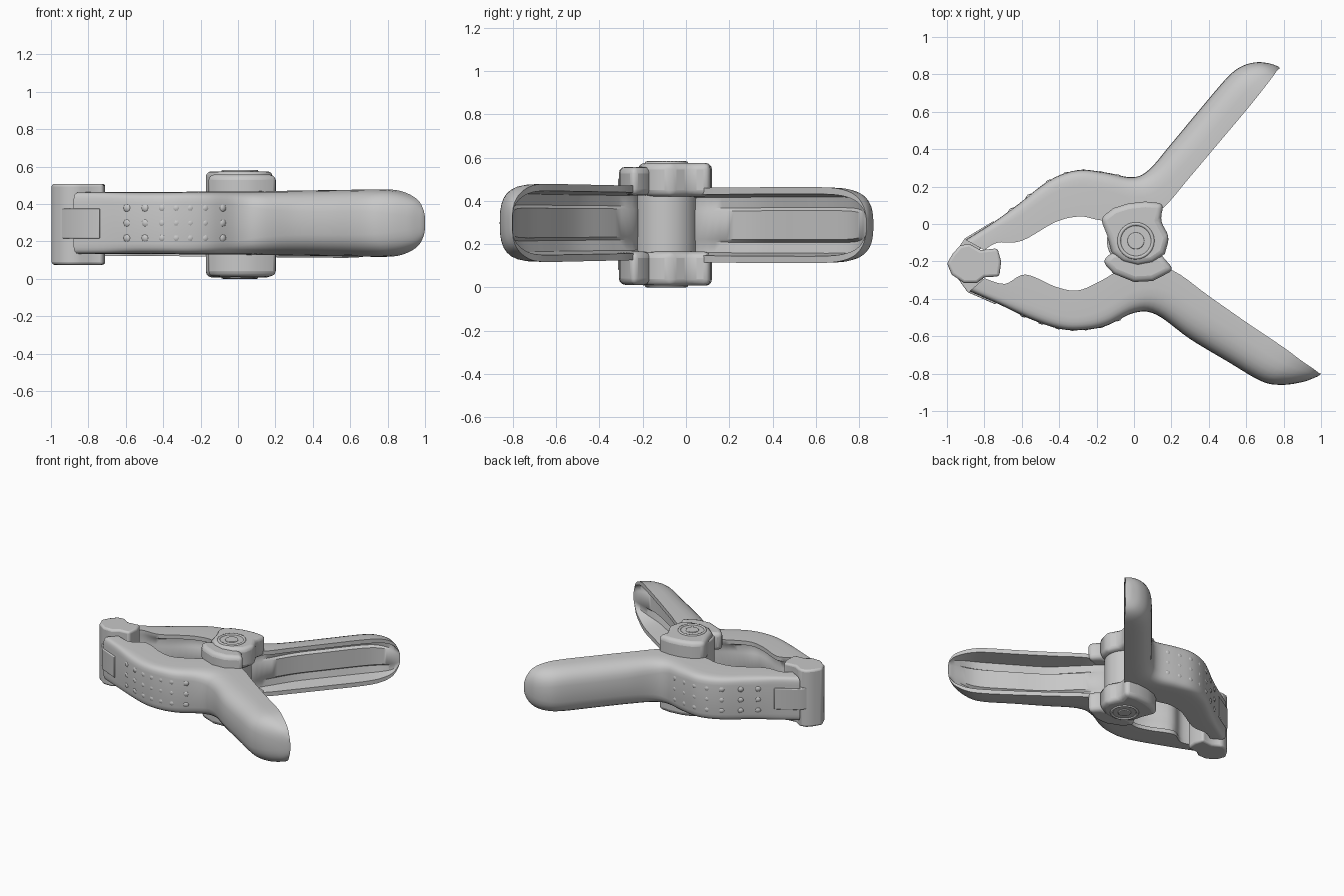
import bpy, bmesh, math
from mathutils import Vector

if "Cube" in bpy.data.objects:
    bpy.data.objects.remove(bpy.data.objects["Cube"])

GREY = (0.58, 0.58, 0.58, 1)
mat = bpy.data.materials.new("light grey plastic")
mat.use_nodes = True
mat.diffuse_color = GREY
mat.node_tree.nodes["Principled BSDF"].inputs["Base Color"].default_value = GREY
mat.node_tree.nodes["Principled BSDF"].inputs["Roughness"].default_value = 0.6


def finish(name, bm, bevel=0.0, angle=40):
    bmesh.ops.recalc_face_normals(bm, faces=bm.faces)
    me = bpy.data.meshes.new(name)
    bm.to_mesh(me)
    bm.free()
    ob = bpy.data.objects.new(name, me)
    bpy.context.collection.objects.link(ob)
    me.materials.append(mat)
    if bevel:
        mod = ob.modifiers.new("Soft edges", 'BEVEL')
        mod.width = bevel
        mod.segments = 3
        mod.limit_method = 'ANGLE'
        mod.angle_limit = math.radians(40)
    bpy.ops.object.select_all(action='DESELECT')
    bpy.context.view_layer.objects.active = ob
    ob.select_set(True)
    bpy.ops.object.shade_smooth_by_angle(angle=math.radians(angle))
    return ob


def prism(name, outline, z0, z1, bevel=0.0):
    """Extrude a flat outline from z0 to z1."""
    bm = bmesh.new()
    face = bm.faces.new([bm.verts.new((x, y, z0)) for x, y in outline])
    ext = bmesh.ops.extrude_face_region(bm, geom=[face])
    top = [v for v in ext["geom"] if isinstance(v, bmesh.types.BMVert)]
    bmesh.ops.translate(bm, verts=top, vec=(0, 0, z1 - z0))
    return finish(name, bm, bevel)


def cylinder(name, x, y, z, radius, depth, bevel):
    bm = bmesh.new()
    bmesh.ops.create_cone(bm, cap_ends=True, segments=32, radius1=radius, radius2=radius, depth=depth)
    bmesh.ops.translate(bm, verts=bm.verts, vec=(x, y, z))
    return finish(name, bm, bevel)


def smooth_path(stations, steps=5):
    """Catmull-Rom interpolation of station tuples."""
    out = []
    n = len(stations)
    for i in range(n - 1):
        a, b, c, d = (stations[max(0, min(n - 1, i + k))] for k in (-1, 0, 1, 2))
        for s in range(steps):
            t = s / steps
            out.append([0.5 * (2 * q + (r - p) * t + (2 * p - 5 * q + 4 * r - w) * t * t
                               + (3 * q - p - 3 * r + w) * t ** 3)
                        for p, q, r, w in zip(a, b, c, d)])
    out.append(list(stations[-1]))
    return out


def section(power, depth):
    """Channel section as (across, height): 0 = open side, 1 = outer back."""
    back = []
    for i in range(17):
        th = math.pi * i / 16
        c, s = math.cos(th), max(0.0, math.sin(th))
        back.append((s ** power, math.copysign(abs(c) ** power, c)))
    half = [(0, 0.82), (depth * 0.9, 0.74), (depth, 0.46), (depth * 0.82, 0.38)]
    # the floor carries a slightly raised central rail
    return back + [(w, -z) for w, z in half] + half[::-1]


def arm(name, rows, zc):
    """Loft one clamp arm; row = outer x, y, inner x, y, half height, power, depth."""
    path = smooth_path(rows)
    bm = bmesh.new()
    rings = []
    for ox, oy, ix, iy, h, p, d in path:
        inner, outer = Vector((ix, iy, zc)), Vector((ox, oy, zc))
        rings.append([bm.verts.new(inner.lerp(outer, w) + Vector((0, 0, z * h)))
                      for w, z in section(max(p, 0.2), max(d, 0.01))])
    for r0, r1 in zip(rings, rings[1:]):
        for i in range(len(r0)):
            j = (i + 1) % len(r0)
            bm.faces.new((r0[i], r0[j], r1[j], r1[i]))
    bm.faces.new(rings[0])
    bm.faces.new(rings[-1])
    finish(name, bm, 0, 45)
    return path


# Two crossing arms: boxy jaw, then rounded hollow handle
upper = arm("upper_arm", [
    (-0.90, -0.085, -0.80, -0.14, .165, .25, .01),
    (-0.75, 0.01, -0.73, -0.10, .165, .25, .03),
    (-0.62, 0.105, -0.60, -0.09, .165, .25, .10),
    (-0.45, 0.235, -0.42, 0.01, .165, .25, .20),
    (-0.30, 0.288, -0.29, 0.04, .168, .25, .20),
    (-0.15, 0.275, -0.18, 0.02, .170, .28, .08),
    (-0.01, 0.25, 0.02, 0.00, .170, .35, .05),
    (0.08, 0.29, 0.16, 0.09, .172, .50, .40),
    (0.20, 0.43, 0.29, 0.24, .174, .62, .58),
    (0.35, 0.61, 0.45, 0.43, .175, .65, .60),
    (0.50, 0.785, 0.61, 0.62, .175, .65, .60),
    (0.58, 0.845, 0.69, 0.72, .165, .70, .55),
    (0.66, 0.865, 0.74, 0.785, .135, .75, .40),
    (0.73, 0.857, 0.765, 0.82, .085, .85, .15),
    (0.77, 0.842, 0.78, 0.833, .03, 1.0, .01)], 0.288)
lower = arm("lower_arm", [
    (-0.88, -0.36, -0.80, -0.29, .165, .25, .01),
    (-0.72, -0.43, -0.69, -0.32, .165, .25, .03),
    (-0.55, -0.51, -0.58, -0.27, .165, .25, .10),
    (-0.40, -0.56, -0.42, -0.335, .165, .25, .20),
    (-0.28, -0.567, -0.30, -0.355, .167, .25, .20),
    (-0.15, -0.545, -0.17, -0.30, .169, .28, .08),
    (0.00, -0.475, 0.02, -0.20, .170, .35, .05),
    (0.12, -0.485, 0.21, -0.25, .172, .50, .40),
    (0.30, -0.615, 0.40, -0.385, .175, .62, .58),
    (0.50, -0.735, 0.60, -0.525, .178, .65, .60),
    (0.68, -0.84, 0.80, -0.66, .180, .65, .60),
    (0.79, -0.86, 0.89, -0.727, .165, .70, .55),
    (0.90, -0.845, 0.96, -0.775, .125, .75, .40),
    (0.97, -0.82, 0.99, -0.797, .075, .85, .15),
    (0.995, -0.806, 1.0, -0.80, .03, 1.0, .01)], 0.298)

# Rows of very low grip studs along the outside of each jaw
for name, path, zc in (("upper_grip_studs", upper, .288), ("lower_grip_studs", lower, .298)):
    bm = bmesh.new()
    for row in path[9:30:3]:
        back = Vector((row[2] - row[0], row[3] - row[1], 0)).normalized()
        for dz in (-0.08, 0, 0.08):
            geo = bmesh.ops.create_icosphere(bm, subdivisions=2, radius=0.03)
            pos = Vector((row[0], row[1], zc + dz)) + back * 0.026
            bmesh.ops.translate(bm, verts=geo["verts"], vec=pos)
    finish(name, bm)

# Pivot: a plate of each arm above and below a recessed spring core
UPPER_LUG = [
    (-0.18, 0.03), (-0.11, 0.085), (-0.03, 0.11), (0.06, 0.12), (0.16, 0.11),
    (0.14, 0.02), (0.19, -0.07), (0.165, -0.16), (0.10, -0.205), (0.02, -0.22),
    (-0.06, -0.20), (-0.12, -0.15), (-0.14, -0.07)]
LOWER_LUG = [
    (-0.17, -0.20), (-0.11, -0.265), (0.0, -0.31), (0.10, -0.305), (0.215, -0.245),
    (0.15, -0.17), (0.0, -0.14), (-0.12, -0.15)]
for side, z0, z1, face in (("top", 0.42, 0.575, 0.573), ("bottom", 0.008, 0.165, 0.010)):
    prism("upper_arm_lug_" + side, UPPER_LUG, z0, z1, 0.03)
    inset = 0.018 if side == "top" else 0
    prism("lower_arm_lug_" + side, LOWER_LUG, z0 + 0.004, z1 - inset, 0.03)

    # Rivet: raised ring and button on each face
    bpy.ops.mesh.primitive_torus_add(major_radius=0.09, minor_radius=0.010, major_segments=32,
                                     minor_segments=8, location=(0.01, -0.09, face))
    ring = bpy.context.object
    ring.name = "rivet_ring_" + side
    ring.data.materials.append(mat)
    bpy.ops.object.shade_smooth()
    cylinder("rivet_button_" + side, 0.01, -0.09, face, 0.045, 0.016, 0.005)
cylinder("spring_core", 0.0, -0.09, 0.29, 0.145, 0.50, 0.01)

# Jaw pad block, with a locking tab set into the back of each jaw
prism("jaw_pad", [
    (-1.0, -0.21), (-0.97, -0.16), (-0.93, -0.115), (-0.88, -0.105), (-0.82, -0.14),
    (-0.73, -0.13), (-0.71, -0.20), (-0.72, -0.28), (-0.80, -0.285), (-0.84, -0.315),
    (-0.91, -0.315), (-0.975, -0.27)], 0.075, 0.508, 0.015)
prism("upper_pad_tab", [
    (-0.94, -0.13), (-0.905, -0.077), (-0.75, 0.016), (-0.73, -0.05), (-0.85, -0.16)],
    0.215, 0.375, 0.006)
prism("lower_pad_tab", [
    (-0.95, -0.28), (-0.89, -0.364), (-0.74, -0.430), (-0.72, -0.36), (-0.85, -0.26)],
    0.215, 0.375, 0.006)
